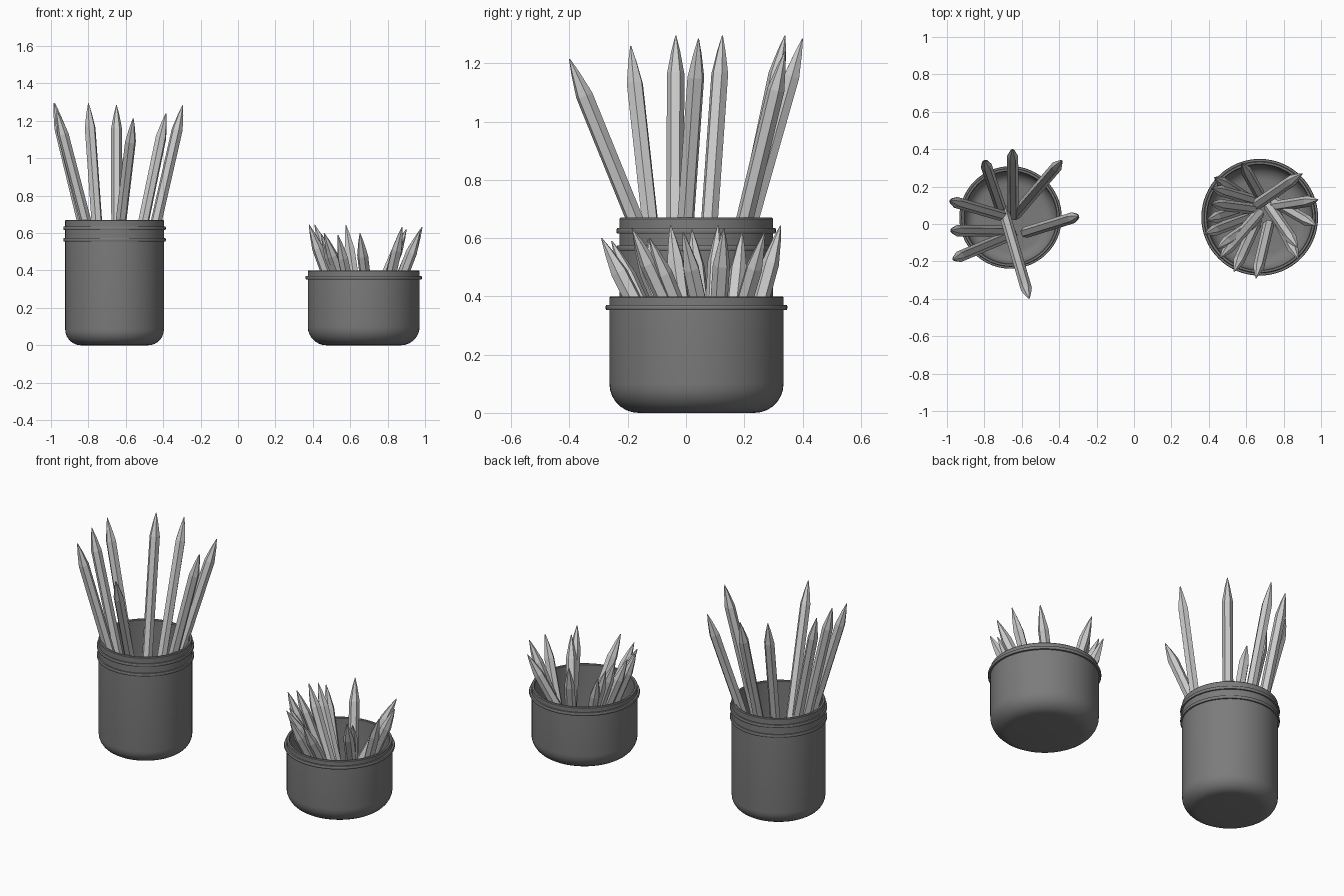
import bpy, bmesh
from math import sin, cos, pi
from mathutils import Vector, Matrix

if "Cube" in bpy.data.objects:
    bpy.data.objects.remove(bpy.data.objects["Cube"])

dark = bpy.data.materials.new("dark_grey")
dark.diffuse_color = (0.2, 0.2, 0.2, 1)
dark.use_nodes = True
dark.node_tree.nodes["Principled BSDF"].inputs["Base Color"].default_value = dark.diffuse_color


def add_object(name, bm):
    bmesh.ops.recalc_face_normals(bm, faces=bm.faces)
    mesh = bpy.data.meshes.new(name)
    bm.to_mesh(mesh)
    bm.free()
    obj = bpy.data.objects.new(name, mesh)
    bpy.context.collection.objects.link(obj)
    return obj


def arc(r, z_low, fillet, n=7):
    """Rounded bottom corner of a pot wall of radius r."""
    return [(r - fillet + fillet * sin(a), z_low + fillet - fillet * cos(a))
            for a in (pi / 2 * i / n for i in range(n + 1))]


def bead(r, z, out, h=0.009):
    """Small raised ring on the outside wall."""
    return [(r, z - h), (r + out * 0.8, z - h), (r + out, z - h * 0.4),
            (r + out, z + h * 0.4), (r + out * 0.8, z + h), (r, z + h)]


def pot(name, x, y, r, height, fillet, beads, wall=0.018):
    # Closed lathe profile: outside, rim, inside
    prof = [(0, 0)] + arc(r, 0, fillet)
    for z, out in beads:
        prof += bead(r, z, out)
    prof += [(r, height - 0.004), (r - 0.004, height),
             (r - wall + 0.004, height), (r - wall, height - 0.004)]
    prof += arc(r - wall, wall, fillet - wall)[::-1] + [(0, wall)]
    bm = bmesh.new()
    vs = [bm.verts.new((a, 0, b)) for a, b in prof]
    es = [bm.edges.new(p) for p in zip(vs, vs[1:])]
    bmesh.ops.spin(bm, geom=vs + es, axis=(0, 0, 1), cent=(0, 0, 0),
                   angle=2 * pi, steps=64)
    bmesh.ops.remove_doubles(bm, verts=bm.verts, dist=1e-5)
    obj = add_object(name, bm)
    obj.location = (x, y, 0)
    obj.data.materials.append(dark)
    bpy.context.view_layer.objects.active = obj
    obj.select_set(True)
    bpy.ops.object.shade_smooth_by_angle(angle=0.6)
    obj.select_set(False)


def pencil(name, tip, foot, r=0.03, point=0.135):
    # Hexagonal shaft with a sharpened two-stage point
    tip, foot = Vector(tip), Vector(foot)
    axis = tip - foot
    length = axis.length
    rings = [(0, r * 0.85), (0.008, r), (length - point, r),
             (length - point * 0.4, r * 0.5), (length, r * 0.06)]
    bm = bmesh.new()
    loops = [[bm.verts.new((rr * cos(k * pi / 3), rr * sin(k * pi / 3), z))
              for k in range(6)] for z, rr in rings]
    for lo, hi in zip(loops, loops[1:]):
        for k in range(6):
            j = (k + 1) % 6
            bm.faces.new((lo[k], lo[j], hi[j], hi[k]))
    bm.faces.new(loops[0])
    bm.faces.new(loops[-1])
    rot = axis.to_track_quat('Z', 'Y').to_matrix().to_4x4()
    bm.transform(Matrix.Translation(foot) @ rot)
    add_object(name, bm)


# Pots
pot("tall_pot", -0.66, 0.035, 0.264, 0.67, 0.085, [(0.565, 0.01), (0.625, 0.01)])
pot("short_pot", 0.672, 0.036, 0.299, 0.40, 0.10, [(0.362, 0.013)])

# Long pencils: tip x, y, z, then foot x, y
long_pencils = [
    (-0.56, -0.40, 1.215, -0.70, 0.08),
    (-0.97, -0.19, 1.26, -0.65, -0.055),
    (-0.98, -0.035, 1.295, -0.67, -0.04),
    (-0.985, 0.125, 1.295, -0.68, 0.037),
    (-0.80, 0.34, 1.295, -0.71, 0.075),
    (-0.65, 0.40, 1.285, -0.645, 0.045),
    (-0.385, 0.34, 1.24, -0.635, 0.05),
    (-0.295, 0.043, 1.285, -0.58, -0.045),
]
# Short pencils, same layout
short_pencils = [
    (0.652, -0.29, 0.60, 0.72, 0.0),
    (0.535, -0.255, 0.59, 0.65, 0.0),
    (0.46, -0.18, 0.60, 0.67, 0.06),
    (0.445, -0.13, 0.595, 0.66, 0.02),
    (0.38, -0.053, 0.645, 0.60, 0.03),
    (0.39, 0.02, 0.63, 0.61, 0.09),
    (0.41, 0.11, 0.645, 0.64, 0.08),
    (0.415, 0.193, 0.62, 0.63, 0.13),
    (0.43, 0.25, 0.59, 0.60, 0.14),
    (0.577, 0.325, 0.643, 0.67, 0.16),
    (0.90, 0.27, 0.62, 0.65, 0.10),
    (0.985, 0.13, 0.633, 0.73, 0.09),
    (0.975, -0.01, 0.62, 0.75, 0.12),
    (0.878, -0.185, 0.633, 0.74, 0.09),
    (0.875, -0.125, 0.60, 0.72, 0.10),
]
for kind, rows in (("long", long_pencils), ("short", short_pencils)):
    for i, (tx, ty, tz, fx, fy) in enumerate(rows, 1):
        pencil(f"{kind}_pencil_{i}", (tx, ty, tz), (fx, fy, 0.035))
